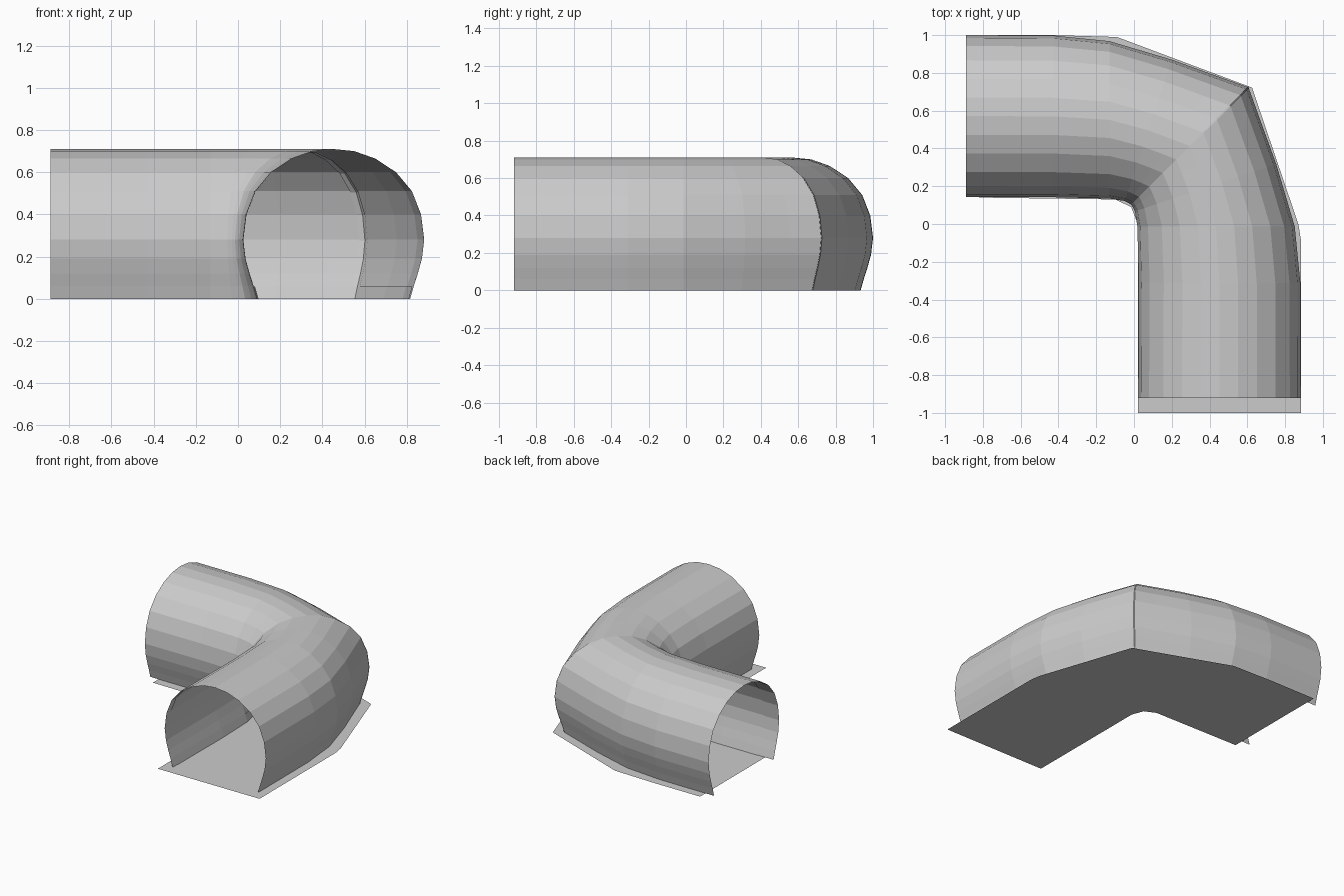
import bpy
from mathutils import Vector

if "Cube" in bpy.data.objects:
    bpy.data.objects.remove(bpy.data.objects["Cube"])

# Arch half-profile: (fraction of half width, height)
HALF = [(0.845, 0), (0.885, 0.06), (0.93, 0.12), (0.975, 0.19), (1, 0.28), (0.965, 0.40),
        (0.865, 0.51), (0.69, 0.60), (0.46, 0.665), (0.23, 0.70)]
ARCH = HALF + [(0, 0.71)] + [(-f, z) for f, z in reversed(HALF)]

# Stations along one arm: (inner edge, outer edge), from open end to mitre
BEND = [((-0.43, 0.142), (-0.43, 0.998)), ((-0.13, 0.135), (-0.13, 0.968)),
        ((-0.05, 0.122), (0.2, 0.87)), ((-0.03, 0.112), (0.44, 0.783)),
        ((-0.015, 0.102), (0.61, 0.722))]


def flip(p):
    """Mirror a plan point across the mitre line."""
    return (p[1] - 0.117, p[0] + 0.117)


BACK = [((-0.89, 0.142), (-0.89, 1.0))] + BEND
FRONT = [((0.022, -0.92), (0.883, -0.92))] + [(flip(a), flip(b)) for a, b in BEND]


def between(s, t, k):
    """Station a fraction k of the way from s to t."""
    return tuple(tuple(Vector(p).lerp(Vector(q), k)) for p, q in zip(s, t))


def make(name, verts, faces):
    mesh = bpy.data.meshes.new(name)
    mesh.from_pydata(verts, [], faces)
    obj = bpy.data.objects.new(name, mesh)
    bpy.context.collection.objects.link(obj)
    return obj


def loft(name, stations, profile, scale=1.0):
    """Sheet through the stations with the given arch profile."""
    verts = []
    for a, b in stations:
        a, b = Vector(a), Vector(b)
        mid, half = (a + b) / 2, (b - a) / 2
        for f, z in profile:
            p = mid + half * f * scale
            verts.append((p.x, p.y, z * scale))
    n = len(profile)
    faces = [(i * n + j, i * n + j + 1, (i + 1) * n + j + 1, (i + 1) * n + j)
             for i in range(len(stations) - 1) for j in range(n - 1)]
    return make(name, verts, faces)


# Two tunnel arms, with hems at the open ends and along the ground
for name, arm, hem in (("back", BACK, 0.28), ("front", FRONT, 0.09)):
    loft(name + "_arm_cover", arm, ARCH)
    inner_end = between(arm[0], arm[1], hem)
    loft(name + "_end_hem", [arm[0], inner_end], ARCH, 0.993)
    path = [inner_end] + arm[1:]
    loft(name + "_outer_ground_hem", path, ARCH[:2], 0.985)
    loft(name + "_inner_ground_hem", path, ARCH[-2:], 0.985)

# Seam band at the mitre
loft("mitre_seam", [between(FRONT[-1], FRONT[-2], 0.2), FRONT[-1],
                    between(BACK[-1], BACK[-2], 0.2)], ARCH, 0.99)

# Flat ground sheet, sticking out at the front end
outline = [(-0.82, 1), (-0.43, 1), (-0.09, 0.99), (0.625, 0.722), (0.87, 0.0), (0.883, -0.08),
           (0.883, -1), (0.02, -1), (0.02, 0), (-0.015, 0.09), (-0.1, 0.13), (-0.82, 0.14)]
make("ground_sheet", [(x, y, 0) for x, y in outline], [tuple(reversed(range(len(outline))))])
